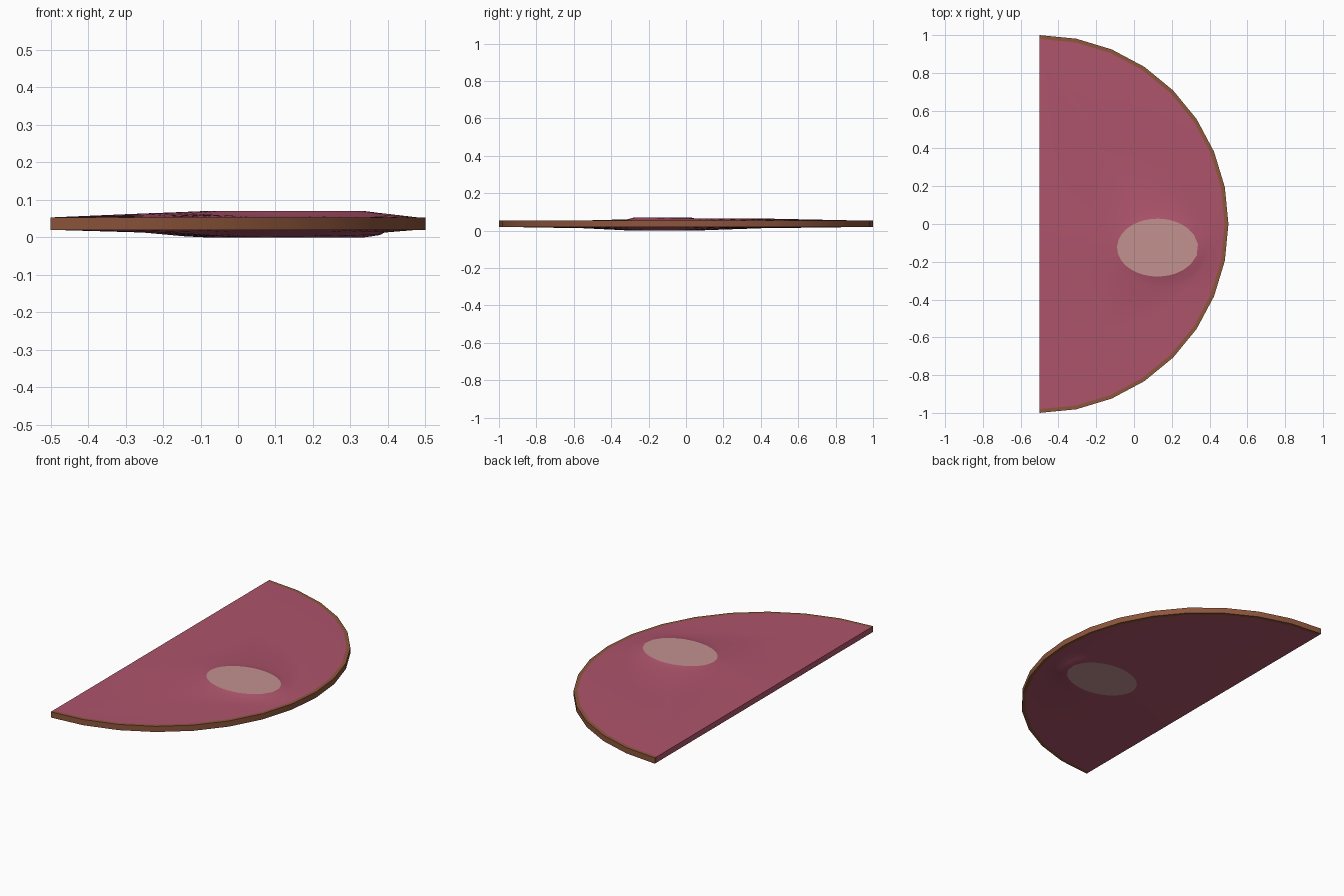
import bpy, bmesh, math
from mathutils import Vector

if "Cube" in bpy.data.objects:
    bpy.data.objects.remove(bpy.data.objects["Cube"])

CENTRE = Vector((0.125, -0.125))
RX, RY = 0.215, 0.153
Z_LOW, Z_HIGH, Z_TOP = 0.02, 0.053, 0.07
SEGS = 16


def material(name, rgb):
    m = bpy.data.materials.new(name)
    m.diffuse_color = (*rgb, 1)
    m.use_nodes = True
    m.node_tree.nodes["Principled BSDF"].inputs["Base Color"].default_value = m.diffuse_color
    return m


def make_object(name, bm, mat, smooth=False):
    bmesh.ops.recalc_face_normals(bm, faces=bm.faces)
    me = bpy.data.meshes.new(name)
    bm.to_mesh(me)
    bm.free()
    ob = bpy.data.objects.new(name, me)
    bpy.context.collection.objects.link(ob)
    me.materials.append(mat)
    if smooth:
        bpy.context.view_layer.objects.active = ob
        ob.select_set(True)
        bpy.ops.object.shade_smooth_by_angle(angle=math.radians(30))
        ob.select_set(False)
    return ob


def arc(r):
    angles = [-math.pi / 2 + math.pi * i / SEGS for i in range(SEGS + 1)]
    return [Vector((-0.5 + r * math.cos(a), r * math.sin(a))) for a in angles]


def bridge(bm, a, b):
    n = len(a)
    for i in range(n):
        j = (i + 1) % n
        bm.faces.new((a[i], a[j], b[j], b[i]))


flesh_mat = material("meat pink", (0.42, 0.088, 0.148))
rind_mat = material("rind brown", (0.27, 0.092, 0.045))
bone_mat = material("bone pale", (0.54, 0.285, 0.275))

# Half-round outline of the meat, with extra points along each edge
corners = arc(0.98)
outline = []
for p, q in zip(corners, corners[1:]):
    outline += [p, (p + q) / 2]
outline += [corners[-1].lerp(corners[0], i / 18) for i in range(18)]

# Bone outline: ellipse points facing each outline point
dirs = []
for p in outline:
    d = p - CENTRE
    dirs.append(Vector((d.x / RX, d.y / RY)).normalized())
bone_ring = [CENTRE + Vector((u.x * RX, u.y * RY)) for u in dirs]


# Meat: shell rising from the edge to the bone, with shallow folds on top
def top_height(t, u, kind):
    z = Z_TOP + (Z_HIGH - Z_TOP) * t
    if kind == "fold":
        z -= 0.011 * u.y ** 2
    if kind == "bump":
        z += 0.002 * u.y if u.y > 0 else 0.010 * u.y
        z = max(z, Z_HIGH + 0.001)
    return z


def bottom_height(t, u, kind):
    return Z_LOW * min(1, t * (1.6 if kind == "bump" else 1))


bm = bmesh.new()
rings = []
for height in (top_height, bottom_height):
    side = []
    for kind in ("bone", "fold", "bump", "edge"):
        ring = []
        for p, b, u in zip(outline, bone_ring, dirs):
            t = {"bone": 0, "fold": min(0.3, 0.05 / (p - b).length),
                 "bump": 0.4, "edge": 1}[kind]
            xy = b.lerp(p, t)
            ring.append(bm.verts.new((xy.x, xy.y, height(t, u, kind))))
        side.append(ring)
    for a, b in zip(side, side[1:]):
        bridge(bm, a, b)
    rings.append(side)
bridge(bm, rings[0][-1], rings[1][-1])
make_object("meat", bm, flesh_mat, True)

# Bone: plug through the meat, flush on both faces
bm = bmesh.new()
low, high = [[bm.verts.new((p.x, p.y, z)) for p in bone_ring] for z in (0, Z_TOP)]
bm.faces.new(low)
bm.faces.new(high)
bridge(bm, low, high)
make_object("bone", bm, bone_mat)

# Rind: thin band round the curved edge
bm = bmesh.new()
sections = []
for o, i in zip(arc(1.0), arc(0.98)):
    sections.append([bm.verts.new((p.x, p.y, z)) for p, z in
                     ((o, Z_LOW), (o, Z_HIGH), (i, Z_HIGH), (i, Z_LOW))])
for a, b in zip(sections, sections[1:]):
    bridge(bm, a, b)
bm.faces.new(sections[0])
bm.faces.new(sections[-1])
make_object("rind", bm, rind_mat, True)
